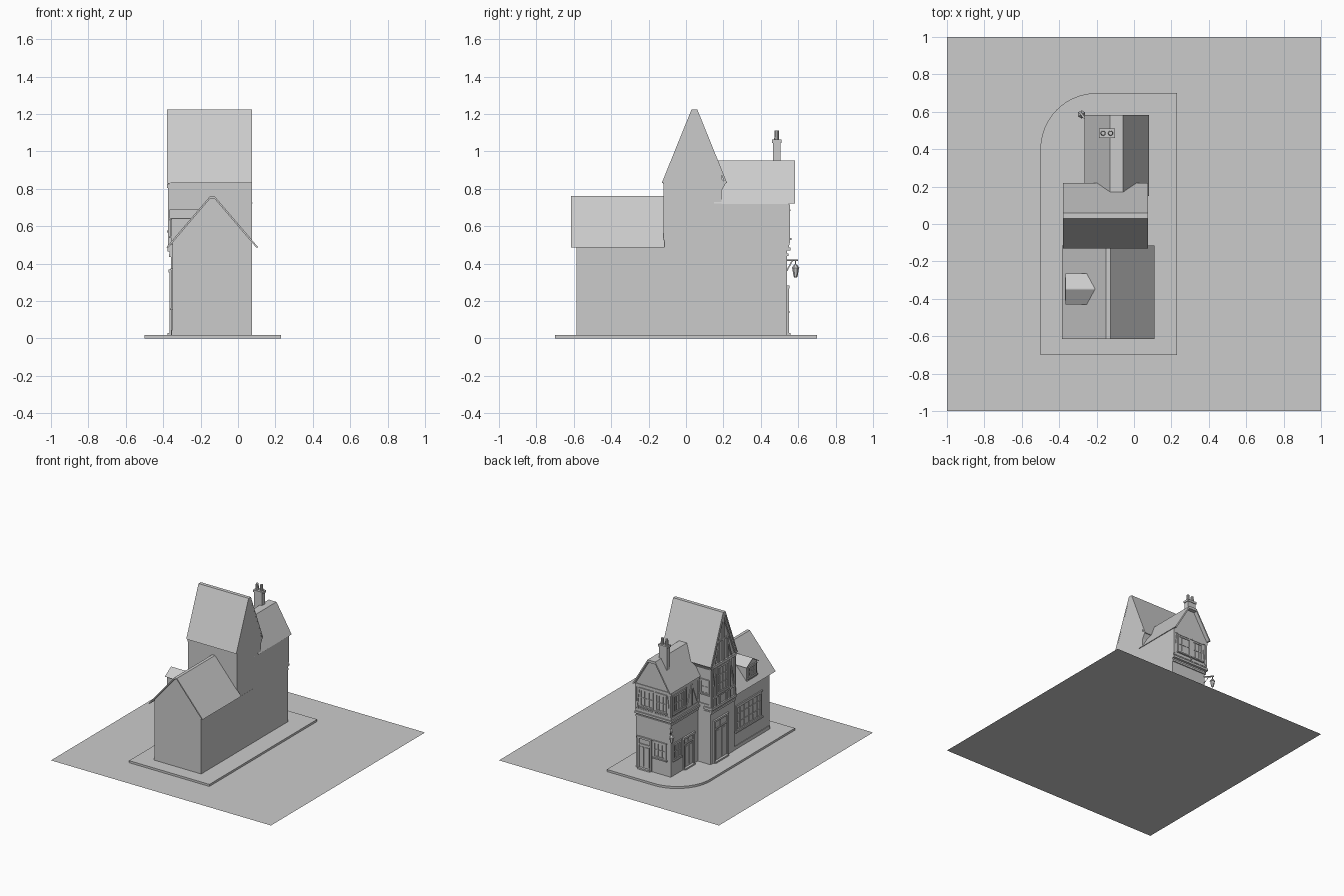
import bpy, bmesh, math
from mathutils import Vector

grey = bpy.data.materials.new("plain_grey")
grey.diffuse_color = (0.6, 0.6, 0.6, 1)


def finish(bm, name):
    bmesh.ops.recalc_face_normals(bm, faces=bm.faces[:])
    me = bpy.data.meshes.new(name)
    bm.to_mesh(me)
    bm.free()
    me.materials.append(grey)
    ob = bpy.data.objects.new(name, me)
    bpy.context.collection.objects.link(ob)
    return ob


def solid(bm, pts, offset):
    """Extrude one polygon of 3D points along an offset."""
    a = [bm.verts.new(p) for p in pts]
    b = [bm.verts.new(Vector(p) + Vector(offset)) for p in pts]
    bm.faces.new(a)
    bm.faces.new(b[::-1])
    for i in range(len(a)):
        j = (i + 1) % len(a)
        bm.faces.new((a[i], a[j], b[j], b[i]))


def prism(name, pts, axis, a, b):
    bm = bmesh.new()
    if axis == 'x':
        solid(bm, [(a, u, z) for u, z in pts], (b - a, 0, 0))
    elif axis == 'y':
        solid(bm, [(u, a, z) for u, z in pts], (0, b - a, 0))
    else:
        solid(bm, [(x, y, a) for x, y in pts], (0, 0, b - a))
    return finish(bm, name)


def box(name, x0, x1, y0, y1, z0, z1):
    return prism(name, [(x0, y0), (x1, y0), (x1, y1), (x0, y1)], 'z', z0, z1)


def gabled(name, axis, wall, roof, u0, u1, z0, c, he, ht, ze, zt, t=0.012):
    """Gable-ended wall block plus a roof shell with a flat-topped ridge."""
    s = (zt - ze) / (he - ht)
    edge = lambda u: ze + s * (he - t / 2 - abs(u - c))
    top = zt - s * t / 2
    prism(name + "_walls", [(u0, z0), (u1, z0), (u1, edge(u1)), (c + ht, top),
                            (c - ht, top), (u0, edge(u0))], axis, *wall)
    zi = zt - s * t
    prism(name + "_roof", [(c - he, ze), (c - ht, zt), (c + ht, zt), (c + he, ze),
                           (c + he - t, ze), (c + ht, zi), (c - ht, zi),
                           (c - he + t, ze)], axis, *roof)


def trim(name, side, plane, strips):
    """Flat strips (u0, v0, u1, v1, width, depth) on the left (-x) or back (+y) wall."""
    bm = bmesh.new()
    for u0, v0, u1, v1, w, d in strips:
        p, q = Vector((u0, v0)), Vector((u1, v1))
        n = (q - p).normalized()
        n = Vector((-n.y, n.x)) * w / 2
        pts = [p - n, q - n, q + n, p + n]
        if side == 'L':
            solid(bm, [(plane + 0.004, u, v) for u, v in pts], (-d - 0.004, 0, 0))
        else:
            solid(bm, [(u, plane - 0.004, v) for u, v in pts], (0, d + 0.004, 0))
    return finish(bm, name)


def window(u0, u1, v0, v1, cols, rows, f=0.012):
    """Frame, glazing bars, sill and lintel."""
    h = f / 2
    s = [(u0 + h, v0, u0 + h, v1, f, 0.007), (u1 - h, v0, u1 - h, v1, f, 0.007),
         (u0, v0 + h, u1, v0 + h, f, 0.0065), (u0, v1 - h, u1, v1 - h, f, 0.0065),
         (u0 - 0.008, v0 - 0.004, u1 + 0.008, v0 - 0.004, 0.01, 0.014),
         (u0 - 0.004, v1 + 0.004, u1 + 0.004, v1 + 0.004, 0.008, 0.01)]
    for i in range(1, cols):
        u = u0 + (u1 - u0) * i / cols
        s.append((u, v0, u, v1, 0.006, 0.005))
    for i in range(1, rows):
        v = v0 + (v1 - v0) * i / rows
        s.append((u0, v, u1, v, 0.006, 0.0045))
    return s


def door(u0, u1, v1, transom):
    """Surround, transom light, boarded panels and step."""
    v0, m = 0.017, (u0 + u1) / 2
    w = u1 - u0
    return [(u0, v0, u0, v1, 0.014, 0.01), (u1, v0, u1, v1, 0.014, 0.01),
            (u0 - 0.01, v1, u1 + 0.01, v1, 0.016, 0.014),
            (u0, transom, u1, transom, 0.01, 0.008),
            (m, transom, m, v1, 0.005, 0.005),
            (m - w * .22, 0.04, m - w * .22, transom - 0.02, w * .28, 0.004),
            (m + w * .22, 0.04, m + w * .22, transom - 0.02, w * .28, 0.004),
            (u0, v0 + 0.006, u1, v0 + 0.006, 0.012, 0.02)]


# base sheet and pavement with one rounded corner
bm = bmesh.new()
bm.faces.new([bm.verts.new(p) for p in ((-1, -1, 0), (1, -1, 0), (1, 1, 0), (-1, 1, 0))])
finish(bm, "base_sheet")
arc = [(-0.2 + 0.3 * math.cos(a), 0.4 + 0.3 * math.sin(a))
       for a in (math.pi / 2 + i * math.pi / 32 for i in range(17))]
prism("pavement", [(-0.5, -0.7), (0.23, -0.7), (0.23, 0.7)] + arc, 'z', 0, 0.017)

# building blocks
gabled("front_wing", 'y', (-0.585, -0.115), (-0.615, -0.115), -0.35, 0.075, 0.01,
       -0.1375, 0.2475, 0.0125, 0.485, 0.76)
box("tower_ground_floor", -0.357, 0.075, -0.12, 0.19, 0.01, 0.46)
gabled("tower", 'x', (-0.365, 0.0745), (-0.38, 0.075), -0.12, 0.19, 0.45,
       0.045, 0.175, 0.015, 0.83, 1.225)
prism("tower_eave_cove", [(0.185, 0.79), (0.19, 0.79), (0.213, 0.83), (0.185, 0.86)],
      'x', -0.37, 0.0745)
box("back_wing_ground_floor", -0.24, 0.075, 0.1, 0.54, 0.01, 0.48)
gabled("back_wing", 'y', (0.1, 0.55), (0.15, 0.582), -0.25, 0.075, 0.47,
       -0.0925, 0.1725, 0.035, 0.72, 0.95)
gabled("dormer", 'x', (-0.355, -0.25), (-0.365, -0.2), -0.415, -0.28, 0.5,
       -0.3475, 0.0825, 0.003, 0.64, 0.69, 0.01)

# chimney with cap and two pots
box("chimney_stack", -0.18, -0.108, 0.465, 0.505, 0.82, 1.05)
box("chimney_cap", -0.186, -0.102, 0.46, 0.51, 1.045, 1.062)
for x in (-0.165, -0.125):
    bm = bmesh.new()
    bmesh.ops.create_cone(bm, cap_ends=True, segments=10, radius1=0.014, radius2=0.011, depth=0.055)
    bmesh.ops.translate(bm, verts=bm.verts, vec=(x, 0.485, 1.084))
    finish(bm, "chimney_pot")

# front wing: shop window and dormer window
trim("shop_window", 'L', -0.35, window(-0.48, -0.145, 0.16, 0.365, 6, 3, 0.016))
trim("shop_plinth", 'L', -0.35, [(-0.585, 0.03, -0.12, 0.03, 0.03, 0.005)])
trim("dormer_window", 'L', -0.355, window(-0.4, -0.295, 0.545, 0.63, 3, 2, 0.01))

# tower: door, moulded band and timber-framed gable
trim("tower_door", 'L', -0.357, door(-0.02, 0.15, 0.36, 0.29))
box("tower_band_lower", -0.37, -0.3, -0.115, 0.195, 0.435, 0.452)
box("tower_band_upper", -0.377, -0.3, -0.115, 0.2, 0.465, 0.485)
beams = [(-0.115, 0.815, 0.19, 0.815, 0.022, 0.014), (-0.115, 0.56, 0.19, 0.56, 0.016, 0.008),
         (0.045, 0.82, 0.045, 1.17, 0.016, 0.009), (-0.03, 1.0, 0.12, 1.0, 0.014, 0.008)]
window_gap = (-0.04, 0.13)
for k in (-1, 1):
    beams += [(0.0375 + k * 0.146, 0.48, 0.0375 + k * 0.146, 0.82, 0.016, 0.009),
              (0.045 + k * 0.09, 0.48, 0.045 + k * 0.09, 0.82, 0.014, 0.0085),
              (0.045 + k * 0.14, 0.58, 0.045 + k * 0.095, 0.8, 0.01, 0.007),
              (0.045 + k * 0.06, 0.82, 0.045 + k * 0.06, 1.0, 0.012, 0.008),
              (0.045 + k * 0.11, 0.82, 0.045 + k * 0.055, 0.99, 0.01, 0.007),
              (0.045 + k * 0.16, 0.825, 0.045 + k * 0.006, 1.19, 0.016, 0.012),
              (0.045 + k * 0.045, 0.48, 0.045 + k * 0.045, 0.56, 0.012, 0.007)]
trim("tower_timbers", 'L', -0.365, beams)
trim("tower_window", 'L', -0.365, window(-0.03, 0.12, 0.575, 0.79, 4, 3))
trim("tower_side_window", 'B', 0.19, window(-0.345, -0.265, 0.59, 0.7, 2, 2, 0.01))
trim("tower_side_timbers", 'B', 0.19, [(-0.365, 0.5, -0.25, 0.5, 0.014, 0.007),
                                       (-0.357, 0.48, -0.357, 0.8, 0.014, 0.007)])

# back wing ground floor
trim("back_door", 'B', 0.54, door(-0.06, 0.05, 0.275, 0.22))
trim("back_window", 'B', 0.54, window(-0.2, -0.085, 0.145, 0.275, 3, 2))
trim("side_door", 'L', -0.24, door(0.25, 0.375, 0.275, 0.22))
trim("side_window", 'L', -0.24, window(0.41, 0.51, 0.145, 0.275, 3, 2))

# back wing jetty bands around both faces
for z0, z1, d in ((0.44, 0.455, 0.008), (0.47, 0.487, 0.02), (0.5, 0.512, 0.013), (0.69, 0.715, 0.015)):
    box("jetty_band", -0.24 - d, 0.0745, 0.19, 0.54 + d, z0, z1)

# back wing upper storey: timbers and windows
trim("upper_back_timbers", 'B', 0.55, [(x, 0.51, x, 0.69, 0.014, 0.006) for x in (-0.242, -0.1, 0.067)]
     + [(-0.235, 0.52, -0.215, 0.68, 0.01, 0.005), (0.06, 0.52, 0.04, 0.68, 0.01, 0.005)])
trim("upper_back_window", 'B', 0.55, window(-0.21, -0.108, 0.535, 0.68, 3, 2)
     + window(-0.092, 0.032, 0.535, 0.68, 3, 2))
trim("upper_side_timbers", 'L', -0.25, [(y, 0.51, y, 0.69, 0.014, 0.006) for y in (0.542, 0.36, 0.2)]
     + [(0.35, 0.52, 0.28, 0.69, 0.012, 0.005), (0.28, 0.52, 0.28, 0.69, 0.012, 0.006),
        (0.21, 0.52, 0.28, 0.69, 0.012, 0.005)])
trim("upper_side_window", 'L', -0.25, window(0.375, 0.525, 0.535, 0.68, 4, 2))

# corner lantern on a diagonal bracket
bm = bmesh.new()
for p, q, w in (((-0.235, 0.535), (-0.288, 0.594), 0.004),):
    solid(bm, [(p[0] - w, p[1] - w, 0.415), (q[0] - w, q[1] - w, 0.415),
               (q[0] + w, q[1] + w, 0.415), (p[0] + w, p[1] + w, 0.415)], (0, 0, 0.007))
    solid(bm, [(-0.238, 0.538, 0.36), (-0.238, 0.538, 0.368),
               (-0.266, 0.57, 0.418), (-0.262, 0.566, 0.418)], (0.004, 0.004, 0))
finish(bm, "lantern_bracket")
for name, r1, r2, z0, z1 in (("lantern_glass", 0.011, 0.018, 0.333, 0.375),
                             ("lantern_cap", 0.022, 0.007, 0.375, 0.395),
                             ("lantern_hook", 0.003, 0.003, 0.39, 0.418),
                             ("lantern_foot", 0.006, 0.012, 0.325, 0.333)):
    bm = bmesh.new()
    bmesh.ops.create_cone(bm, cap_ends=True, segments=6, radius1=r1, radius2=r2, depth=z1 - z0)
    bmesh.ops.translate(bm, verts=bm.verts, vec=(-0.28, 0.586, (z0 + z1) / 2))
    finish(bm, name)
